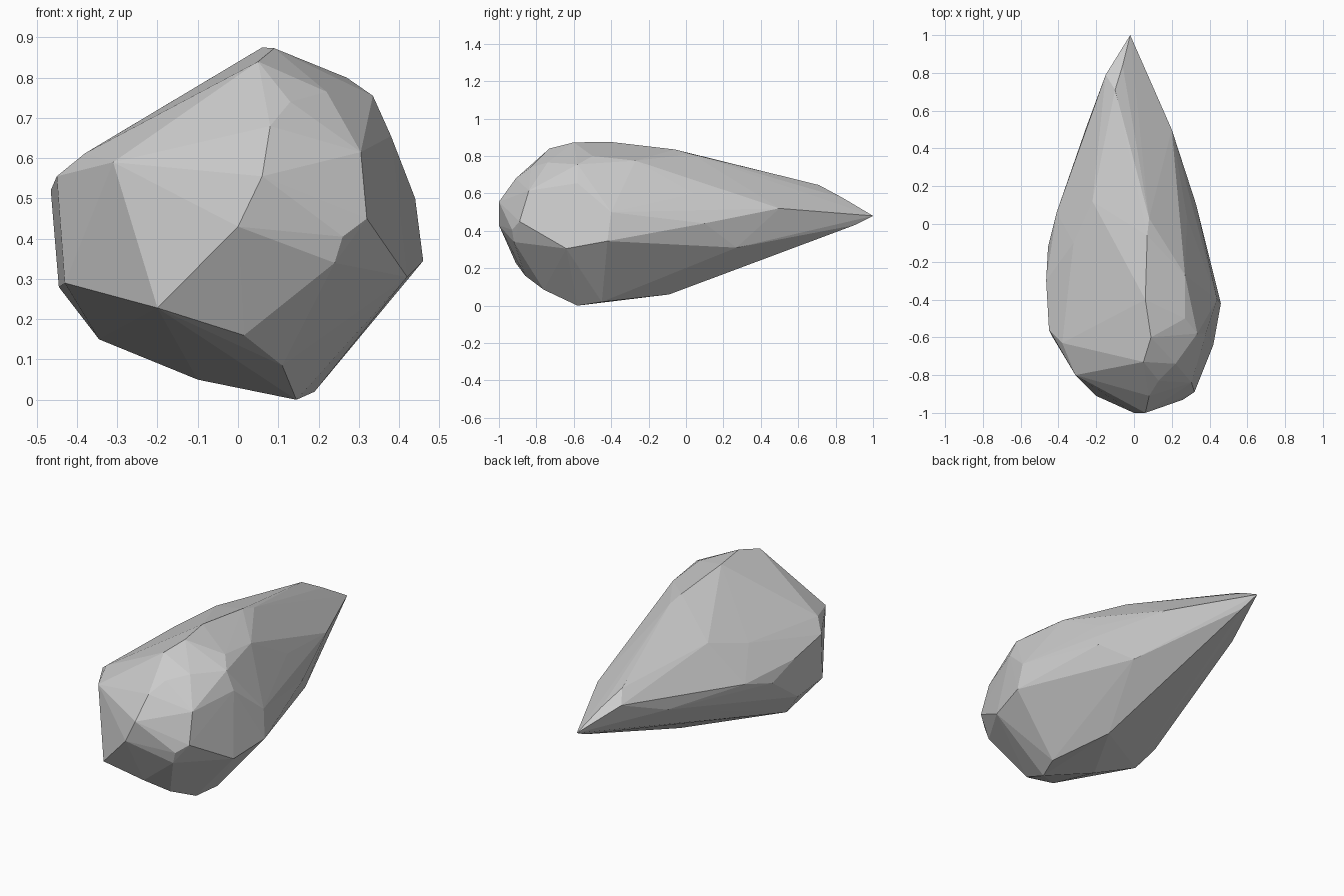
import bpy, bmesh

# Corner points of the chipped stone, grouped by region
nose = [(.06, -1, .555), (0, -1, .43), (.08, -.91, .68), (.13, -.83, .74),
        (.305, -.84, .615), (.32, -.89, .45), (.26, -.93, .405), (.24, -.92, .34),
        (-.2, -.91, .228), (.015, -.86, .16), (-.31, -.8, .59)]
crown = [(.05, -.73, .84), (.09, -.6, .873), (.06, -.4, .875), (.22, -.74, .765),
         (.27, -.5, .8), (.335, -.58, .755), (.27, -.27, .775), (.08, .03, .81),
         (.07, -.06, .835), (-.1, .71, .645), (-.06, .84, .575)]
right_side = [(.46, -.42, .345), (.42, -.64, .305), (.44, -.4, .5), (.38, -.58, .655),
              (.33, .1, .44), (.28, .04, .6), (.2, .5, .52), (.23, .27, .31)]
left_side = [(-.465, -.3, .52), (-.45, -.56, .555), (-.445, -.36, .28), (-.43, -.6, .29),
             (-.345, -.4, .15), (-.455, -.12, .45), (-.41, .06, .5), (-.25, .52, .49),
             (-.38, -.63, .612), (-.15, .79, .59)]
left_top = [(-.32, -.1, .648), (-.22, .12, .705), (-.15, .4, .665)]
base = [(.145, -.58, 0), (.19, -.45, .02), (.11, -.76, .085),
        (-.1, -.45, .05), (.1, -.09, .06)]
tip = [(-.02, 1, .48), (0, .9, .43)]

# Faceted stone: wrap the corners in flat faces
bm = bmesh.new()
for p in nose + crown + right_side + left_side + left_top + base + tip:
    bm.verts.new(p)
bmesh.ops.convex_hull(bm, input=bm.verts[:])
bmesh.ops.delete(bm, geom=[v for v in bm.verts if not v.link_faces], context='VERTS')
bmesh.ops.recalc_face_normals(bm, faces=bm.faces[:])
mesh = bpy.data.meshes.new("stone")
bm.to_mesh(mesh)
bm.free()
stone = bpy.data.objects.new("stone", mesh)
bpy.context.collection.objects.link(stone)
